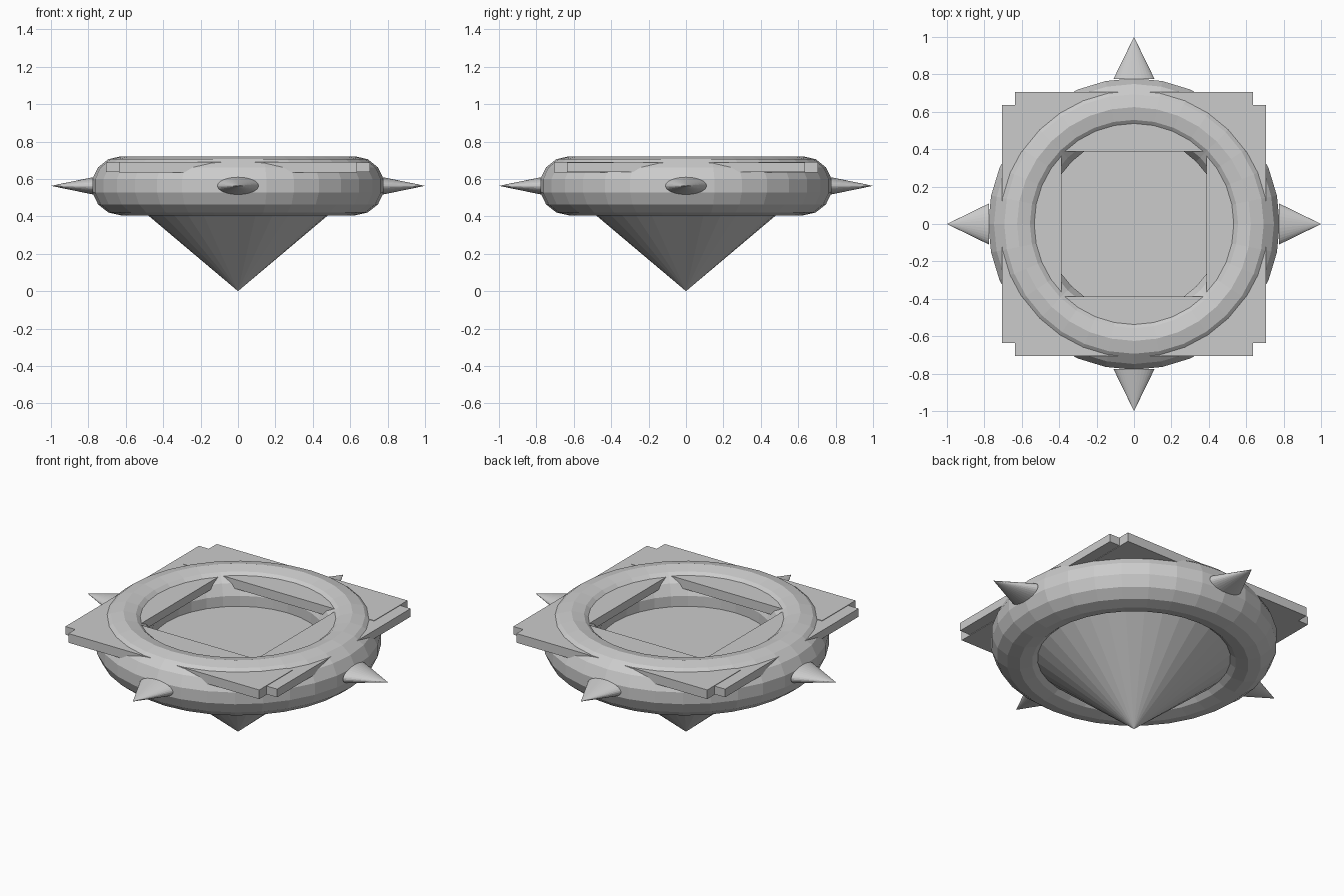
import bpy
import bmesh
from math import cos, sin, pi
from mathutils import Matrix, Vector

old = bpy.data.objects.get("Cube")
if old:
    bpy.data.objects.remove(old, do_unlink=True)

grey = bpy.data.materials.new("light grey")
grey.use_nodes = True
COLOUR = (0.6, 0.6, 0.6, 1)
grey.diffuse_color = COLOUR
grey.node_tree.nodes["Principled BSDF"].inputs["Base Color"].default_value = COLOUR

SEGMENTS = 32
RING_Z = 0.563


def make_object(name, bm):
    bmesh.ops.recalc_face_normals(bm, faces=bm.faces)
    mesh = bpy.data.meshes.new(name)
    bm.to_mesh(mesh)
    bm.free()
    mesh.materials.append(grey)
    obj = bpy.data.objects.new(name, mesh)
    bpy.context.collection.objects.link(obj)
    return obj


def add_ring(name, major, minor, sides):
    """Faceted ring with a vertex on the crest of its section."""
    bm = bmesh.new()
    loops = []
    for i in range(SEGMENTS):
        a = 2 * pi * i / SEGMENTS
        loop = []
        for j in range(sides):
            b = pi / 2 + 2 * pi * j / sides
            r = major + minor * cos(b)
            loop.append(bm.verts.new((r * cos(a), r * sin(a), RING_Z + minor * sin(b))))
        loops.append(loop)
    for i in range(SEGMENTS):
        p, q = loops[i], loops[(i + 1) % SEGMENTS]
        for j in range(sides):
            k = (j + 1) % sides
            bm.faces.new((p[j], q[j], q[k], p[k]))
    return make_object(name, bm)


def add_cone(name, radius, depth, matrix):
    """Cone with its base at the local origin, pointing along local z."""
    bm = bmesh.new()
    bmesh.ops.create_cone(bm, cap_ends=True, segments=SEGMENTS, radius1=radius,
                          radius2=0, depth=depth,
                          matrix=matrix @ Matrix.Translation((0, 0, depth / 2)))
    return make_object(name, bm)


def add_box(name, low, high, turn):
    bm = bmesh.new()
    low, high = Vector(low), Vector(high)
    bmesh.ops.create_cube(bm, size=1, matrix=turn
                          @ Matrix.Translation((low + high) / 2)
                          @ Matrix.Diagonal((*(high - low), 1)))
    return make_object(name, bm)


# Ring body
add_ring("ring", 0.625, 0.158, 14)

# Lower cone, whose flat base forms the floor inside the ring
add_cone("lower_cone", 0.635, 0.535,
         Matrix.Translation((0, 0, 0.535)) @ Matrix.Rotation(pi, 4, "X"))

# Four crossed bars and four flattened spikes
for i, side in enumerate(("front", "left", "back", "right")):
    turn = Matrix.Rotation(i * pi / 2, 4, "Z")
    drop = 0.003 * (i % 2)
    add_box(side + "_bar", (-0.635, -0.705, 0.635 + drop),
            (0.635, -0.388, 0.69 - drop), turn)
    spike = (turn @ Matrix.Translation((0, -0.775, RING_Z))
             @ Matrix.Diagonal((1, 1, 0.42, 1)) @ Matrix.Rotation(pi / 2, 4, "X"))
    add_cone(side + "_spike", 0.11, 0.225, spike)
